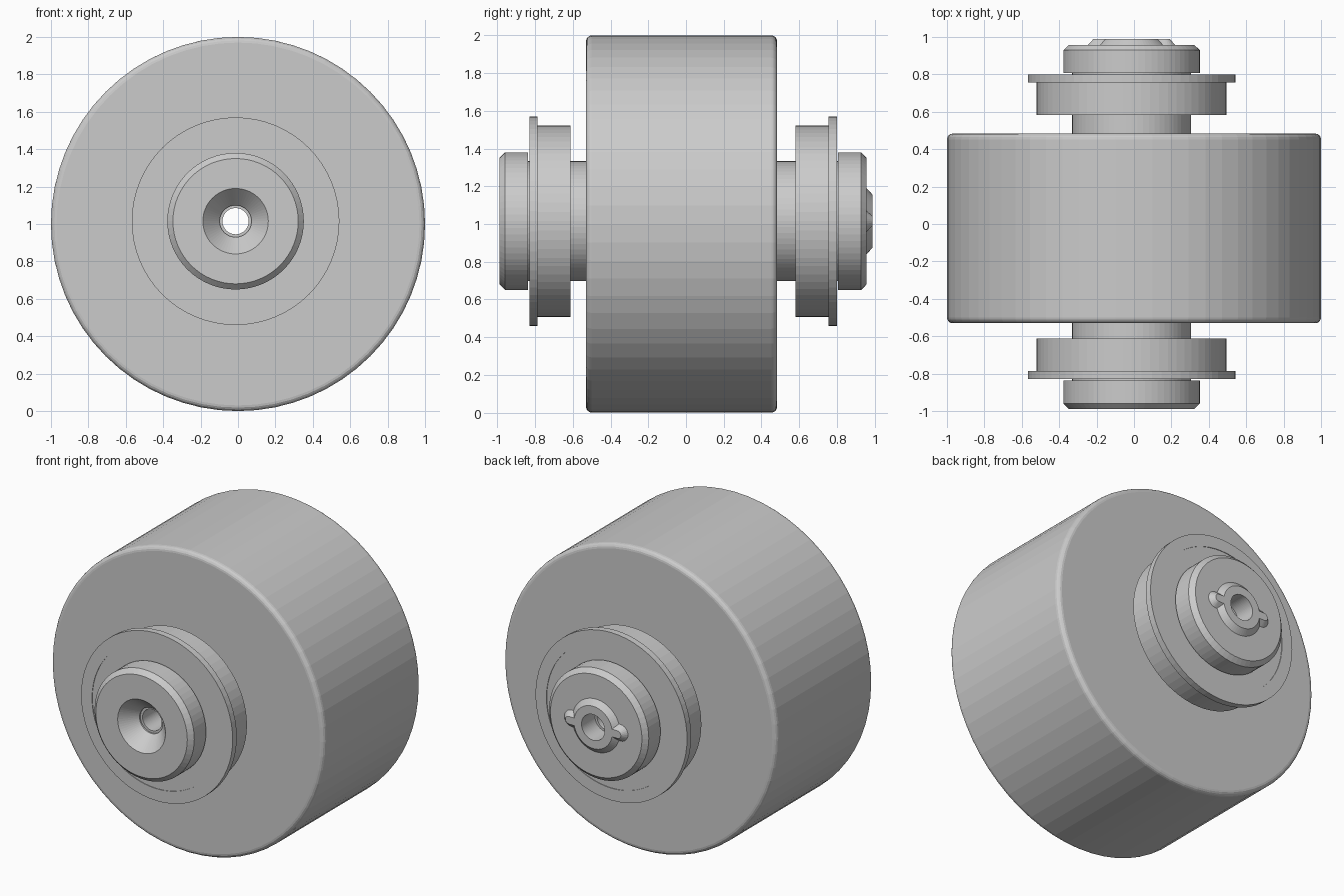
import bpy, bmesh, math

if "Cube" in bpy.data.objects:
    bpy.data.objects.remove(bpy.data.objects["Cube"])

SEG = 64
AX, AZ = -0.013, 1.015      # axis of the hub parts, slightly off the drum axis

grey = bpy.data.materials.new("plain grey")
grey.diffuse_color = (0.6, 0.6, 0.6, 1)
grey.use_nodes = True
grey.node_tree.nodes["Principled BSDF"].inputs["Base Color"].default_value = grey.diffuse_color


def finish(name, bm):
    bmesh.ops.recalc_face_normals(bm, faces=bm.faces)
    mesh = bpy.data.meshes.new(name)
    bm.to_mesh(mesh)
    bm.free()
    mesh.materials.append(grey)
    obj = bpy.data.objects.new(name, mesh)
    bpy.context.collection.objects.link(obj)
    return obj


def lathe(name, profile, cx=AX, cz=AZ, seg=SEG):
    """Spin a closed (radius, y) profile around an axis along y."""
    bm = bmesh.new()
    rings = []
    for i in range(seg):
        a = 2 * math.pi * i / seg
        rings.append([bm.verts.new((cx + r * math.cos(a), y, cz + r * math.sin(a)))
                      for r, y in profile])
    n = len(profile)
    for i in range(seg):
        a, b = rings[i], rings[(i + 1) % seg]
        for j in range(n):
            k = (j + 1) % n
            bm.faces.new((a[j], a[k], b[k], b[j]))
    return finish(name, bm)


# Drum with softly rounded rims
Y0, Y1, RIM = -0.53, 0.483, 0.03
arc = [math.pi / 2 * i / 4 for i in range(5)]
drum = [(0.3, Y0)]
drum += [(1 - RIM + RIM * math.sin(a), Y0 + RIM - RIM * math.cos(a)) for a in arc]
drum += [(1 - RIM + RIM * math.cos(a), Y1 - RIM + RIM * math.sin(a)) for a in arc]
drum += [(0.3, Y1)]
lathe("drum", drum, 0, 1)

# Hollow shaft through everything
lathe("shaft", [(0.07, -0.88), (0.318, -0.88), (0.318, 0.85), (0.07, 0.85)])

# Flanged bearings, one per side, with a shallow step on the outer face
for name, end, s in (("front_bearing", -0.83, 1), ("back_bearing", 0.80, -1)):
    lathe(name, [(0.3, end + s * 0.004), (0.475, end + s * 0.004), (0.475, end),
                 (0.555, end), (0.555, end + s * 0.043), (0.507, end + s * 0.043),
                 (0.507, end + s * 0.218), (0.3, end + s * 0.218)])

# Front cap with a conical socket
lathe("front_cap", [(0.085, -0.837), (0.365, -0.837), (0.365, -0.96), (0.335, -0.99),
                    (0.175, -0.99), (0.085, -0.89)])

# Back cap
lathe("back_cap", [(0.085, 0.807), (0.365, 0.807), (0.365, 0.929), (0.335, 0.958),
                   (0.085, 0.958)])

# Raised boss with chamfered rim on the back cap
lathe("back_boss", [(0.085, 0.95), (0.175, 0.95), (0.175, 0.958), (0.14, 0.99),
                    (0.085, 0.99)])


# Rounded wings either side of the boss
def wing(name, side):
    bm = bmesh.new()
    loops = []
    for y, r in ((0.95, 0.055), (0.958, 0.055), (0.99, 0.025)):
        pts = [(0.12, -r)]
        for i in range(13):
            a = -math.pi / 2 + math.pi * i / 12
            pts.append((0.178 + r * math.cos(a), r * math.sin(a)))
        pts.append((0.12, r))
        loops.append([bm.verts.new((AX + side * x, y, AZ + z)) for x, z in pts])
    n = len(loops[0])
    for lo, hi in zip(loops, loops[1:]):
        for i in range(n):
            k = (i + 1) % n
            bm.faces.new((lo[i], lo[k], hi[k], hi[i]))
    bm.faces.new(loops[0])
    bm.faces.new(loops[-1])
    return finish(name, bm)


wing("left_wing", -1)
wing("right_wing", 1)
